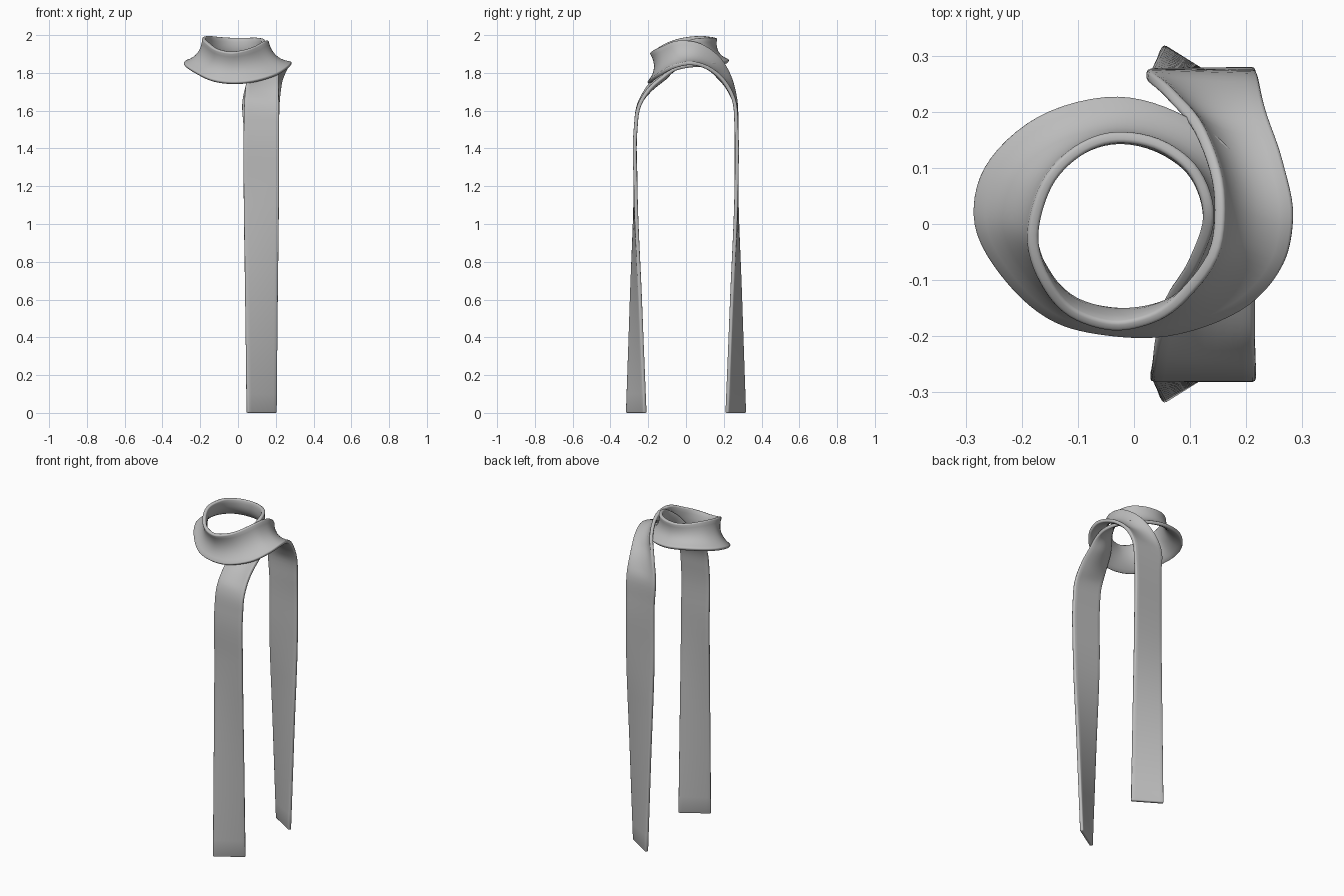
import bpy, bmesh, math
from mathutils import Vector

if "Cube" in bpy.data.objects:
    bpy.data.objects.remove(bpy.data.objects["Cube"])

WOOL = bpy.data.materials.new("grey_wool")
WOOL.diffuse_color = (0.5, 0.5, 0.5, 1)
WOOL.use_nodes = True
WOOL.node_tree.nodes["Principled BSDF"].inputs["Base Color"].default_value = WOOL.diffuse_color
THICK, SAG, STEPS, ACROSS = 0.02, 0.03, 6, 8


def tail(side):
    """Hanging end: straight ribbon that twists towards the hem."""
    out = []
    for z in (0, 0.6, 1.2, 1.5):
        t = max(0, 1 - z / 1.2)
        out.append((Vector((0.03 + 0.018 * t, side * (0.267 + 0.045 * t), z)),
                    Vector((0.217 - 0.015 * t, side * (0.267 - 0.052 * t), z))))
    return out


# Neck wrap: inner upper edge and outer lower edge, from back tail round to front tail
wrap = [
    (.025, .262, 1.66, .222, .252, 1.66),
    (.06, .235, 1.78, .235, .20, 1.76),
    (.115, .17, 1.89, .265, .11, 1.83),
    (.15, .06, 1.96, .283, .01, 1.85),
    (.145, -.04, 1.97, .265, -.07, 1.83),
    (.09, -.125, 1.94, .19, -.15, 1.785),
    (.03, -.17, 1.92, .06, -.195, 1.75),
    (-.04, -.183, 1.91, -.05, -.193, 1.745),
    (-.11, -.16, 1.925, -.14, -.17, 1.76),
    (-.16, -.10, 1.96, -.225, -.10, 1.80),
    (-.18, -.02, 1.985, -.282, 0, 1.84),
    (-.155, .07, 1.995, -.265, .10, 1.86),
    (-.10, .13, 1.99, -.17, .19, 1.87),
    (-.03, .155, 1.985, -.03, .225, 1.86),
    (.05, .14, 1.985, .09, .19, 1.85),
    (.11, .09, 1.985, .18, .12, 1.84),
    (.133, .01, 1.97, .22, .02, 1.835),
    (.105, -.07, 1.91, .22, -.06, 1.82),
    (.06, -.14, 1.81, .215, -.13, 1.775),
    (.04, -.205, 1.72, .215, -.20, 1.71),
    (.033, -.25, 1.63, .217, -.25, 1.62),
]
sections = tail(1) + [(Vector(s[:3]), Vector(s[3:])) for s in wrap] + tail(-1)[::-1]


def smooth_path(pts, knots):
    """Hermite interpolation with chord-length knots."""
    n = len(pts)
    tan = []
    for i in range(n):
        a, b = max(i - 1, 0), min(i + 1, n - 1)
        if 0 < i < n - 1:
            h0, h1 = knots[i] - knots[a], knots[b] - knots[i]
            d0, d1 = (pts[i] - pts[a]) / h0, (pts[b] - pts[i]) / h1
            tan.append((d0 * h1 + d1 * h0) / (h0 + h1))
        else:
            tan.append((pts[b] - pts[a]) / (knots[b] - knots[a]))
    out = []
    for i in range(n - 1):
        h = knots[i + 1] - knots[i]
        for k in range(STEPS):
            u = k / STEPS
            out.append(pts[i] * (2 * u**3 - 3 * u**2 + 1) + tan[i] * h * (u**3 - 2 * u**2 + u)
                       + pts[i + 1] * (3 * u**2 - 2 * u**3) + tan[i + 1] * h * (u**3 - u**2))
    return out + [pts[-1]]


knots = [0.0]
for (a0, b0), (a1, b1) in zip(sections, sections[1:]):
    knots.append(knots[-1] + ((a1 + b1) - (a0 + b0)).length / 2)
inner = smooth_path([s[0] for s in sections], knots)
outer = smooth_path([s[1] for s in sections], knots)

# Ribbon surface, hollowed across its width where it wraps the neck
bm = bmesh.new()
rows = []
last = len(inner) - 1
for i, (a, b) in enumerate(zip(inner, outer)):
    p, q = max(i - 1, 0), min(i + 1, last)
    along = inner[q] + outer[q] - inner[p] - outer[p]
    normal = along.cross(b - a).normalized()
    sag = SAG * min(1, max(0, ((a.z + b.z) / 2 - 1.65) / 0.15))
    row = []
    for k in range(ACROSS + 1):
        u = k / ACROSS
        row.append(bm.verts.new(a.lerp(b, u) - normal * sag * 4 * u * (1 - u)))
    rows.append(row)
for r0, r1 in zip(rows, rows[1:]):
    for k in range(ACROSS):
        bm.faces.new((r0[k], r1[k], r1[k + 1], r0[k + 1]))
bmesh.ops.recalc_face_normals(bm, faces=bm.faces)
mesh = bpy.data.meshes.new("scarf")
bm.to_mesh(mesh)
bm.free()
mesh.materials.append(WOOL)
scarf = bpy.data.objects.new("scarf", mesh)
bpy.context.collection.objects.link(scarf)

# Cloth thickness with softened rims
solid = scarf.modifiers.new("thickness", "SOLIDIFY")
solid.thickness, solid.offset = THICK, 0
bevel = scarf.modifiers.new("soft_rim", "BEVEL")
bevel.width, bevel.segments = 0.006, 2
bevel.limit_method, bevel.angle_limit = "ANGLE", math.radians(50)

bpy.context.view_layer.objects.active = scarf
scarf.select_set(True)
bpy.ops.object.convert(target="MESH")
bpy.ops.object.shade_smooth_by_angle(angle=math.radians(50))
